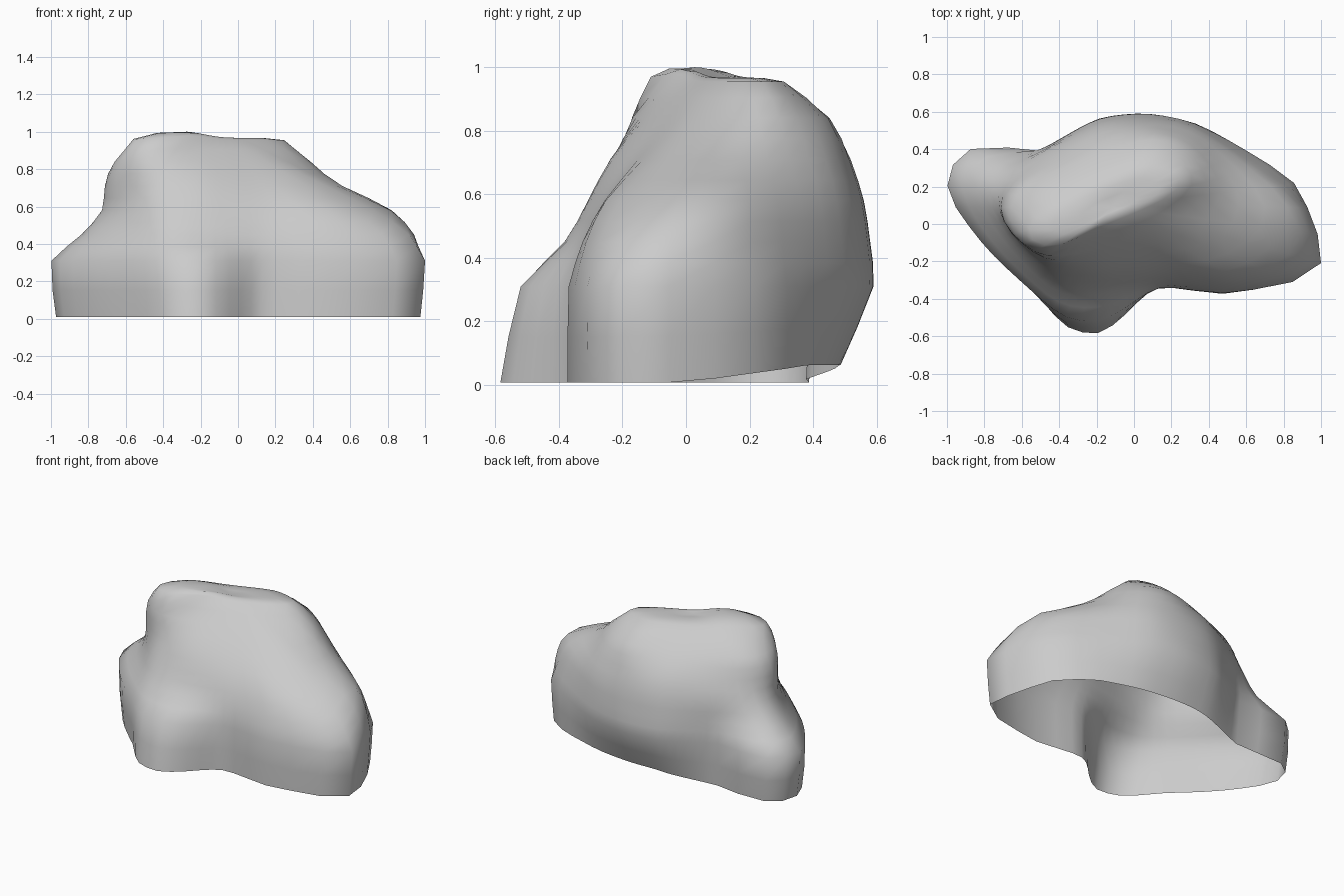
import bpy, bmesh, math
from mathutils import Vector
from mathutils.geometry import intersect_line_line_2d

if "Cube" in bpy.data.objects:
    bpy.data.objects.remove(bpy.data.objects["Cube"])

CENTRE = Vector((-0.12, 0.09))
COLUMNS = 48

# Height contours of the boulder, counter-clockwise seen from below
contours = [
    (0.31, [(-1, .27), (-.86, .41), (-.68, .41), (-.52, .39), (-.2, .56), (.07, .59),
            (.35, .53), (.72, .32), (.88, .19), (1, -.12), (.95, -.28), (.5, -.37),
            (.14, -.34), (-.08, -.47), (-.2, -.52), (-.4, -.48), (-.76, -.16), (-.96, .1)]),
    (0.45, [(-.84, .16), (-.79, .3), (-.52, .38), (-.2, .55), (.07, .58), (.35, .52),
            (.85, .18), (.96, -.1), (.88, -.25), (.5, -.33), (.15, -.31), (-.2, -.375),
            (-.42, -.36), (-.69, -.1)]),
    (0.58, [(-.73, .1), (-.67, .28), (-.2, .53), (.07, .56), (.35, .5), (.83, .12),
            (.82, -.06), (.52, -.26), (.2, -.25), (-.2, -.31), (-.45, -.27), (-.65, -.06)]),
    (0.71, [(-.72, .1), (-.59, .27), (-.2, .48), (.07, .52), (.33, .45), (.56, .17),
            (.48, -.07), (.1, -.17), (-.2, -.24), (-.45, -.21), (-.66, -.05)]),
    (0.84, [(-.67, .08), (-.56, .23), (.07, .46), (.3, .38), (.4, .2), (.2, 0),
            (-.3, -.16), (-.5, -.17), (-.64, -.06)]),
    (0.96, [(-.57, .0), (-.4, .13), (.05, .31), (.26, .26), (.2, .15), (-.2, -.02),
            (-.38, -.12), (-.55, -.11)]),
]


def spline(a, b, c, d, t):
    """Gentle cardinal spline between b and c."""
    m0, m1 = (c - a) * 0.35, (d - b) * 0.35
    return (b * (2 * t**3 - 3 * t**2 + 1) + m0 * (t**3 - 2 * t**2 + t)
            + c * (3 * t**2 - 2 * t**3) + m1 * (t**3 - t**2))


def resample(points):
    """Cast rays from the centre so every contour gets matching columns."""
    p = [Vector(q) for q in points]
    n = len(p)
    line = [spline(p[i - 1], p[i], p[(i + 1) % n], p[(i + 2) % n], s / 4)
            for i in range(n) for s in range(4)]
    ring = []
    for k in range(COLUMNS):
        a = 2 * math.pi * k / COLUMNS + 0.001
        end = CENTRE + Vector((math.cos(a), math.sin(a))) * 3
        hits = [intersect_line_line_2d(CENTRE, end, line[i - 1], line[i])
                for i in range(len(line))]
        hits = [h for h in hits if h]
        ring.append(max(hits, key=lambda h: (h - CENTRE).length) if hits else CENTRE.copy())
    return ring


rings = [[Vector((q.x, q.y, z)) for q in resample(pts)] for z, pts in contours]

# Open foot: back tucks in, front lobe flares, back edge lifts slightly
foot = []
for v in rings[0]:
    y = v.y
    if y > 0.36:
        y = 0.36 + (y - 0.36) * 0.55
    if y < -0.36:
        y = -0.36 + (y + 0.36) * 1.4
    lift = 0.055 * min(1, max(0, v.y * 2.5)) * min(1, max(0, (v.x + 0.6) * 2))
    foot.append(Vector((v.x * 0.975, y, 0.008 + lift)))
rings.insert(0, foot)

# Smooth the columns vertically
levels = []
for i in range(len(rings) - 1):
    for s in (0, 0.5):
        a, d = rings[max(i - 1, 0)], rings[min(i + 2, len(rings) - 1)]
        levels.append([spline(a[k], rings[i][k], rings[i + 1][k], d[k], s)
                       for k in range(COLUMNS)])
levels.append(rings[-1])

# Top cap with a low knob at the left
top = Vector((CENTRE.x, CENTRE.y, 0.965))
for f in (0.7, 0.35):
    levels.append([Vector((*top.lerp(v, f).xy, 0.967)) for v in rings[-1]])


def knob(v):
    if v.z > 0.955:
        r2 = ((v.x + 0.33) / 0.17)**2 + ((v.y - 0.01) / 0.13)**2
        v.z += 0.045 * math.exp(-r2)
    return v


bm = bmesh.new()
grid = [[bm.verts.new(knob(v)) for v in level] for level in levels]
for lo, hi in zip(grid, grid[1:]):
    for k in range(COLUMNS):
        j = (k + 1) % COLUMNS
        bm.faces.new((lo[k], lo[j], hi[j], hi[k]))
tip = bm.verts.new(top)
for k in range(COLUMNS):
    bm.faces.new((grid[-1][k], grid[-1][(k + 1) % COLUMNS], tip))

# Soften everything above the foot
for _ in range(2):
    bmesh.ops.smooth_vert(bm, verts=[v for r in grid[3:] for v in r], factor=0.25,
                          use_axis_x=True, use_axis_y=True, use_axis_z=True)
bmesh.ops.recalc_face_normals(bm, faces=bm.faces)

mesh = bpy.data.meshes.new("boulder")
bm.to_mesh(mesh)
bm.free()
boulder = bpy.data.objects.new("boulder", mesh)
bpy.context.collection.objects.link(boulder)
for poly in mesh.polygons:
    poly.use_smooth = True
